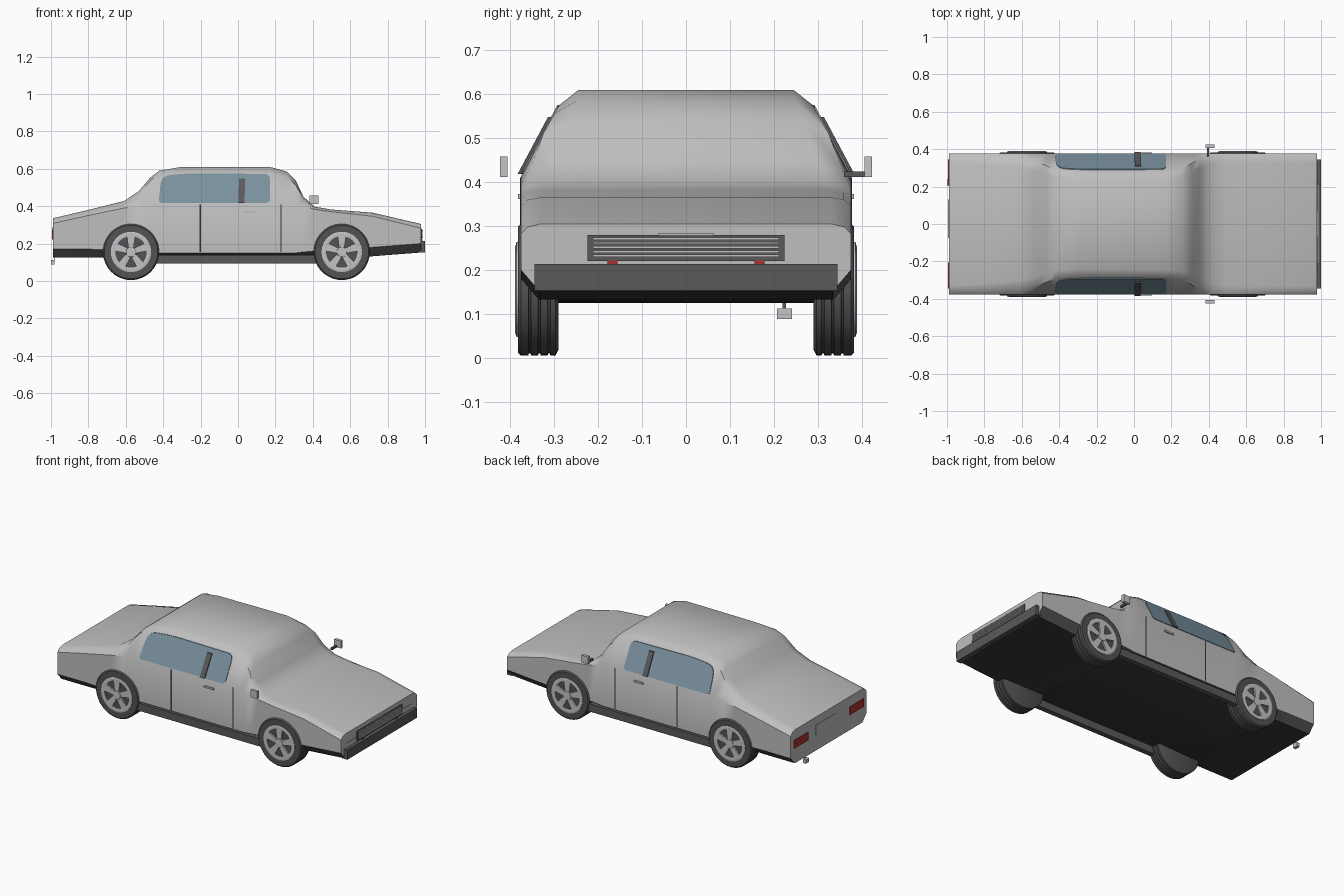
import bpy, bmesh, math
from mathutils import Vector, Matrix

cube = bpy.data.objects.get("Cube")
if cube:
    bpy.data.objects.remove(cube, do_unlink=True)


def material(name, r, g, b):
    m = bpy.data.materials.new(name)
    m.use_nodes = True
    m.diffuse_color = (r, g, b, 1)
    bsdf = next(n for n in m.node_tree.nodes if n.type == 'BSDF_PRINCIPLED')
    bsdf.inputs["Base Color"].default_value = (r, g, b, 1)
    return m


PAINT = material("grey paint", 0.52, 0.52, 0.52)
TRIM = material("dark trim", 0.10, 0.10, 0.105)
RUBBER = material("tyre rubber", 0.085, 0.085, 0.09)
UNDER = material("underside black", 0.04, 0.04, 0.042)
GLASS = material("blue grey glass", 0.19, 0.28, 0.34)
METAL = material("light metal", 0.55, 0.55, 0.56)
RED = material("red lamp", 0.42, 0.03, 0.03)
LINE = material("panel gap", 0.03, 0.03, 0.03)


def finish(bm, name, mats, smooth=None):
    bmesh.ops.recalc_face_normals(bm, faces=bm.faces)
    me = bpy.data.meshes.new(name)
    bm.to_mesh(me)
    bm.free()
    ob = bpy.data.objects.new(name, me)
    bpy.context.collection.objects.link(ob)
    for m in mats:
        me.materials.append(m)
    if smooth:
        bpy.ops.object.select_all(action='DESELECT')
        ob.select_set(True)
        bpy.context.view_layer.objects.active = ob
        bpy.ops.object.shade_smooth_by_angle(angle=math.radians(smooth))
    return ob


def box(name, x, y, z, mat):
    """Box from (low, high) ranges on each axis."""
    bm = bmesh.new()
    bmesh.ops.create_cube(bm, size=1)
    for v in bm.verts:
        v.co = [(r[0] + r[1]) / 2 + c * (r[1] - r[0]) for c, r in zip(v.co, (x, y, z))]
    return finish(bm, name, [mat])


def span(a, b, s):
    return tuple(sorted((a * s, b * s)))


def lathe(bm, profile, steps=48):
    """Spin (radius, y) points about the y axis; returns nothing."""
    vs = [bm.verts.new((0, y, r)) for r, y in profile]
    es = [bm.edges.new(p) for p in zip(vs, vs[1:])]
    bmesh.ops.spin(bm, geom=vs + es, cent=(0, 0, 0), axis=(0, 1, 0),
                   angle=math.tau, steps=steps, use_merge=True)
    bmesh.ops.remove_doubles(bm, verts=bm.verts, dist=1e-5)


def prism(bm, pts, y0, y1):
    """Extrude an (x, z) outline between two y values."""
    a = [bm.verts.new((x, y0, z)) for x, z in pts]
    b = [bm.verts.new((x, y1, z)) for x, z in pts]
    bm.faces.new(a)
    bm.faces.new(b[::-1])
    for i in range(len(pts)):
        j = (i + 1) % len(pts)
        bm.faces.new((a[i], b[i], b[j], a[j]))


# Body shell: x, roof z, roof half width, upper side z and half width, belt z, sill z, floor z
STATIONS = [
    (-.99, .335, .33, .326, .36, .308, .17, .125),
    (-.80, .380, .32, .370, .355, .350, .17, .125),
    (-.61, .427, .30, .413, .348, .390, .165, .127),
    (-.53, .480, .28, .460, .335, .400, .155, .13),
    (-.47, .552, .265, .535, .312, .408, .15, .132),
    (-.42, .590, .25, .575, .289, .412, .15, .133),
    (-.30, .610, .24, .575, .289, .412, .15, .133),
    (.17, .610, .245, .575, .289, .412, .15, .133),
    (.26, .585, .25, .555, .300, .412, .15, .133),
    (.31, .535, .27, .510, .325, .408, .15, .133),
    (.35, .450, .30, .435, .352, .400, .155, .133),
    (.41, .397, .32, .390, .360, .383, .16, .133),
    (.50, .382, .33, .376, .360, .370, .17, .132),
    (.72, .365, .33, .360, .360, .346, .18, .132),
    (.978, .305, .33, .298, .36, .282, .20, .152),
]
HW = .376
bm = bmesh.new()
rings = []
for x, top, yr, zm, ym, belt, low, bot in STATIONS:
    half = [(yr, top), (ym, zm), (HW, belt), (HW, low), (.335, bot)]
    ring = half + [(-y, z) for y, z in reversed(half)]
    rings.append([bm.verts.new((x, y, z)) for y, z in ring])
for a, b in zip(rings, rings[1:]):
    for i in range(10):
        j = (i + 1) % 10
        f = bm.faces.new((a[i], b[i], b[j], a[j]))
        # lower chamfer is trim, floor is black
        f.material_index = {3: 1, 5: 1, 4: 2}.get(i, 0)
for r in (rings[0], rings[-1]):
    bm.faces.new(r)
finish(bm, "body_shell", [PAINT, TRIM, UNDER], 38)

# Wheels
rim_pts = [(.108, .375), (.108, .386), (.098, .389), (.084, .386), (.084, .375), (.108, .375)]
tyre_pts = [(0, .29), (.135, .29), (.15, .297)]
for g in (.312, .334, .356):
    tyre_pts += [(.15, g - .003), (.145, g - .002), (.145, g + .002), (.15, g + .003)]
tyre_pts += [(.15, .376), (.143, .383), (.108, .383), (.106, .378), (0, .378)]
for end, cx in (("front", .555), ("rear", -.572)):
    for side, s in (("left", 1), ("right", -1)):
        place = Matrix.Translation((cx, 0, .155)) @ Matrix.Diagonal((1, s, 1, 1))
        bm = bmesh.new()
        lathe(bm, tyre_pts)
        bm.transform(place)
        finish(bm, f"{end}_{side}_tyre", [RUBBER], 30)
        bm = bmesh.new()
        lathe(bm, rim_pts)
        lathe(bm, [(0, .390), (.026, .389), (.030, .378)], 20)
        for k in range(5):
            a = math.tau * k / 5 + math.pi / 2
            c, n = Vector((math.cos(a), math.sin(a))), Vector((-math.sin(a), math.cos(a)))
            pts = [c * .015 - n * .013, c * .09 - n * .023, c * .09 + n * .023, c * .015 + n * .013]
            prism(bm, pts, .377, .387)
        bm.transform(place)
        finish(bm, f"{end}_{side}_rim", [METAL], 30)


# Point on the sloping side of the cabin
def cabin_y(z, lift):
    return HW - (z - .412) * (.087 / .163) + lift


# Rounded side window outline from four corners (x, z, radius)
def rounded(corners, steps=5):
    pts, n = [], len(corners)
    for i, (x, z, r) in enumerate(corners):
        p = Vector((x, z))
        a = p + (Vector(corners[i - 1][:2]) - p).normalized() * r
        b = p + (Vector(corners[(i + 1) % n][:2]) - p).normalized() * r
        for k in range(steps + 1):
            t = k / steps
            pts.append(a * (1 - t) ** 2 + p * 2 * t * (1 - t) + b * t * t)
    return pts


def slanted_plate(name, pts, s, lift, mat):
    bm = bmesh.new()
    prism(bm, pts, 0, 1)
    for v in bm.verts:
        v.co.y = s * cabin_y(v.co.z, lift if v.co.y > .5 else -.003)
    finish(bm, name, [mat])


WINDOW = rounded([(-.425, .418, .02), (.172, .418, .02), (.172, .572, .035),
                  (-.27, .576, .08), (-.41, .562, .05)])
PILLAR = [(.002, .418), (.035, .418), (.038, .548), (.005, .548)]
for side, s in (("left", 1), ("right", -1)):
    slanted_plate(f"{side}_side_window", WINDOW, s, .004, GLASS)
    slanted_plate(f"{side}_door_pillar", PILLAR, s, .011, TRIM)
    # Door gaps, handle and sill
    for name, x in (("rear", -.202), ("front", .229)):
        box(f"{side}_{name}_door_gap", (x - .003, x + .003), span(.37, .378, s), (.155, .41), LINE)
    box(f"{side}_door_handle", (.03, .095), span(.37, .383, s), (.362, .373), PAINT)
    box(f"{side}_sill", (-.44, .43), span(.345, .377, s), (.092, .14), TRIM)
    # Mirror head
    box(f"{side}_mirror", (.383, .43), span(.406, .424, s), (.412, .458), METAL)
    # Lamps
    box(f"{side}_headlamp", (.97, .981), span(.23, .328, s), (.215, .245), PAINT)
    box(f"{side}_front_marker", (.97, .986), span(.156, .179, s), (.205, .221), RED)
    box(f"{side}_tail_lamp", (-.995, -.98), span(.205, .345, s), (.222, .272), RED)
box("left_mirror_arm", (.39, .402), (.36, .41), (.411, .424), TRIM)

# Front bumper and grille
box("front_bumper", (.965, 1.0), (-.345, .345), (.153, .213), TRIM)
box("grille_panel", (.97, .984), (-.224, .224), (.22, .279), TRIM)
for i in range(5):
    z = .229 + i * .0098
    box(f"grille_bar_{i + 1}", (.98, .988), (-.212, .212), (z, z + .0055), METAL)
box("bonnet_badge_strip", (.97, .982), (-.063, .063), (.277, .284), PAINT)

# Rear plate and exhaust
box("rear_plate_panel", (-.994, -.98), (-.075, .13), (.225, .285), PAINT)
box("exhaust_tip", (-1.0, -.98), (.207, .241), (.088, .112), METAL)
box("exhaust_hanger", (-.985, -.98), (.22, .228), (.11, .13), TRIM)
